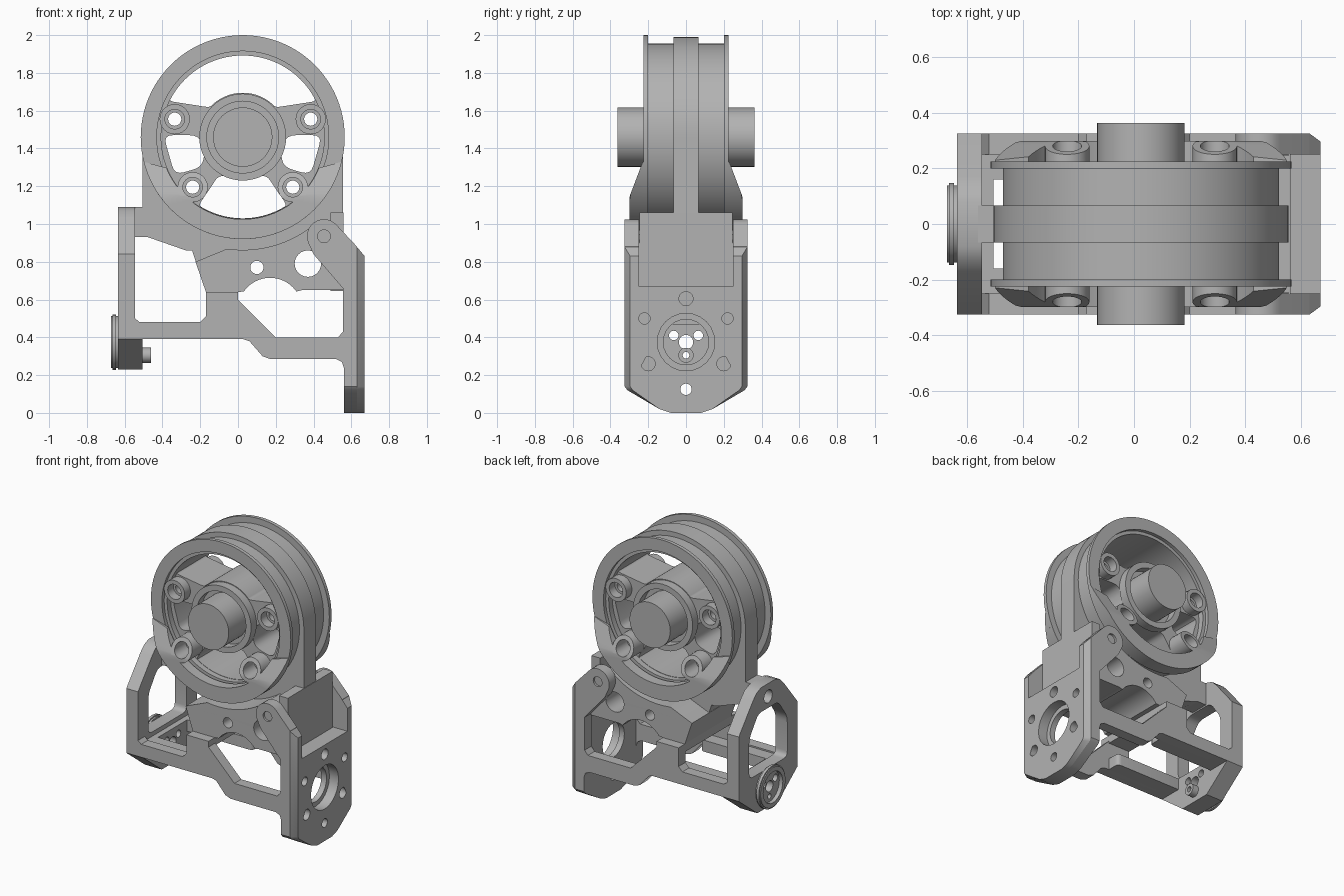
import bpy, bmesh
from math import sin, cos, radians
from mathutils import Vector

cube = bpy.data.objects.get("Cube")
if cube:
    bpy.data.objects.remove(cube, do_unlink=True)

grey = bpy.data.materials.new("machined grey")
grey.use_nodes = True
COLOR = (0.45, 0.45, 0.45, 1)
grey.diffuse_color = COLOR
grey.node_tree.nodes["Principled BSDF"].inputs["Base Color"].default_value = COLOR

CX, CZ = 0.025, 1.46  # wheel centre


def arc(r, a0=0, a1=360, cx=CX, cz=CZ, n=48):
    full = abs(a1 - a0) == 360
    steps = n if full else n - 1
    angles = [radians(a0 + (a1 - a0) * i / steps) for i in range(n)]
    return [(cx + r * cos(a), cz + r * sin(a)) for a in angles]


def hole(x, z, r):
    return arc(r, cx=x, cz=z, n=24)


def fillet(points, r):
    """Round every corner of a polygon."""
    out = []
    pts = [Vector(p) for p in points]
    for i, p in enumerate(pts):
        a, b = pts[i - 1] - p, pts[(i + 1) % len(pts)] - p
        s = p + a.normalized() * min(r, a.length * 0.45)
        e = p + b.normalized() * min(r, b.length * 0.45)
        for k in range(5):
            t = k / 4
            out.append(tuple(s * (1 - t) ** 2 + p * 2 * t * (1 - t) + e * t * t))
    return out


def rel(points):
    return [(CX + x, CZ + z) for x, z in points]


def flip(points, about=0.0):
    return [(2 * about - x, z) for x, z in points]


def sym(points):
    """Complete a right-hand outline with its mirror image."""
    return points + flip(points)[::-1]


def finish(name, bm, mirror=False):
    bmesh.ops.recalc_face_normals(bm, faces=bm.faces)
    me = bpy.data.meshes.new(name)
    bm.to_mesh(me)
    bm.free()
    me.materials.append(grey)
    ob = bpy.data.objects.new(name, me)
    bpy.context.collection.objects.link(ob)
    if mirror:
        mod = ob.modifiers.new("Mirror", "MIRROR")
        mod.use_axis = (False, True, False)
        mod.use_mirror_merge = False
    bpy.ops.object.select_all(action="DESELECT")
    ob.select_set(True)
    bpy.context.view_layer.objects.active = ob
    bpy.ops.object.shade_smooth_by_angle(angle=radians(35))


def plate(name, loops, a, b, axis="y", mirror=False, shape=None):
    """Extrude an outline with holes from a to b along an axis."""
    cu = bpy.data.curves.new(name, "CURVE")
    cu.dimensions, cu.fill_mode = "2D", "BOTH"
    cu.extrude = (b - a) / 2
    for loop in loops:
        sp = cu.splines.new("POLY")
        sp.points.add(len(loop) - 1)
        for pt, (u, v) in zip(sp.points, loop):
            pt.co = (u, v, 0, 1)
        sp.use_cyclic_u = True
    tmp = bpy.data.objects.new(name, cu)
    bpy.context.collection.objects.link(tmp)
    deps = bpy.context.evaluated_depsgraph_get()
    filled = bpy.data.meshes.new_from_object(tmp.evaluated_get(deps))
    bm = bmesh.new()
    bm.from_mesh(filled)
    bpy.data.objects.remove(tmp, do_unlink=True)
    bpy.data.meshes.remove(filled)
    bmesh.ops.remove_doubles(bm, verts=bm.verts, dist=0.0005)
    for v in bm.verts:
        u, w, d = v.co.x, v.co.y, v.co.z + (a + b) / 2
        v.co = {"y": (u, d, w), "x": (d, u, w), "z": (u, w, d)}[axis]
        if shape:
            shape(v.co)
    finish(name, bm, mirror)


def box(name, x0, x1, z0, z1, y):
    bm = bmesh.new()
    bmesh.ops.create_cube(bm, size=1)
    for v in bm.verts:
        v.co = ((x0 + x1) / 2 + v.co.x * (x1 - x0), v.co.y * 2 * y,
                (z0 + z1) / 2 + v.co.z * (z1 - z0))
    finish(name, bm)


def slope(c):
    """Lean the outer face of the lower rim and bosses back into the flange."""
    if c.y > 0.26:
        c.y = max(0.227, min(0.298, 0.225 + (1.34 - c.z) * 0.38))


# Wheel openings and screw positions
top_window = fillet(arc(0.435, 26, 154, n=30) + arc(0.235, 138, 42, n=16), 0.03)
side_window = fillet(rel([(-0.42, 0.01), (-0.23, 0.01), (-0.2, -0.09),
                          (-0.22, -0.16), (-0.36, -0.2)]), 0.05)
low_window = fillet(arc(0.43, 237, 303, n=16)
                    + rel([(0.165, -0.26), (0.13, -0.205), (-0.13, -0.205), (-0.165, -0.26)]), 0.03)
windows = [top_window, side_window, flip(side_window, CX), low_window]
low_screws = [(CX + s * 0.265, CZ - 0.265) for s in (-1, 1)]
high_screws = [(CX + s * 0.36, CZ + 0.095) for s in (-1, 1)]
bores = [hole(x, z, 0.035) for x, z in low_screws + high_screws]

# Wheel: recessed web inside a flanged rim, with raised hub and screw bosses
plate("wheel_web", [arc(0.47, n=96)] + windows + bores, -0.16, 0.16)
plate("wheel_rim", [arc(0.496, n=96), arc(0.432, n=96)], -0.2, 0.2)
plate("wheel_flange", [arc(0.54, n=96), arc(0.455, n=96)], 0.2, 0.225, mirror=True)
plate("wheel_hub", [arc(0.23), arc(0.19)], 0.16, 0.22, mirror=True)
for label, group, depth in (("lower", low_screws, 0.298), ("upper", high_screws, 0.223)):
    for side, (x, z) in zip(("right", "left"), group):
        plate("%s_%s_screw_boss" % (side, label), [hole(x, z, 0.08), hole(x, z, 0.052)],
              0.16, depth, mirror=True, shape=slope)
plate("axle", [arc(0.157)], -0.362, 0.362)
band = arc(0.53, 0, 180) + rel([(-0.53, -0.52), (-0.3, -0.6), (0.3, -0.6), (0.53, -0.52)])
plate("centre_band", [band] + windows + bores, -0.066, 0.066)
crescent = arc(0.54, 194, 346, n=40) + arc(0.435, 338, 202, n=40)
plate("lower_rim", [crescent], 0.224, 0.298, mirror=True, shape=slope)

# Carriage under the wheel: wide body, thin tail, end block
arch = arc(0.17, 35, 145, cx=0.17, cz=0.545, n=20)
right_end = [(0.45, 0.97), (0.555, 0.9), (0.555, 0.65), (0.34, 0.65)]
body = (arc(0.597, 262, 305, n=24) + right_end + arch
        + [(0, 0.64), (-0.17, 0.64), (-0.225, 0.8)])
tail = [(-0.02, 0.865), (-0.02, 0.65), (-0.17, 0.64), (-0.25, 0.88), (-0.29, 0.92), (-0.45, 0.92),
        (-0.475, 0.94), (-0.48, 0.98)] + arc(0.597, 223, 262, n=20)
carriage_holes = [hole(0.1, 0.77, 0.035), hole(0.37, 0.79, 0.07)]
plate("carriage_body", [body] + carriage_holes, -0.256, 0.256)
plate("carriage_tail", [tail], -0.066, 0.066)
box("carriage_end_block", 0.49, 0.558, 0.645, 1.06, 0.247)
box("carriage_tab", -0.56, -0.45, 0.93, 1.09, 0.066)
plate("pivot_pin", [hole(0.455, 0.935, 0.034)], -0.31, 0.31)

# Side rails of the frame with pivot ears
rail = ([(-0.635, 0.39), (0.03, 0.39), (0.06, 0.38), (0.13, 0.3), (0.17, 0.285), (0.52, 0.285),
         (0.55, 0.27), (0.56, 0.24), (0.63, 0.24), (0.63, 0.88)]
        + arc(0.09, 40, 205, cx=0.455, cz=0.935, n=14)
        + [(0.4, 0.84), (0.555, 0.66), (0.555, 0.43), (0.53, 0.4), (0.2, 0.4), (0, 0.6),
           (0, 0.64), (-0.17, 0.64), (-0.17, 0.51), (-0.2, 0.48), (-0.52, 0.48), (-0.545, 0.5),
           (-0.635, 0.5)])
plate("side_rail", [rail, hole(0.455, 0.935, 0.034)], 0.25, 0.325, mirror=True)
plate("rail_ledge", [fillet([(-0.55, 0.16), (0, 0.16), (0, 0.3), (-0.55, 0.3)], 0.03)],
      0.39, 0.47, "z", mirror=True)
box("cross_bar", -0.17, 0, 0.585, 0.64, 0.26)


# Right end plate with stepped bore, blind bolt holes and rounded upright edges
def round_edge(c):
    if c.x > 0.66 and abs(c.y) > 0.3:
        c.y *= 0.91
    if c.x > 0.61 and c.z > 0.82:
        c.z = 0.83 + (0.67 - c.x) * 1.2


right_outline = sym([(0.08, 0), (0.14, 0.02), (0.31, 0.12), (0.325, 0.14),
                     (0.325, 0.83), (0.25, 0.83), (0.25, 0.67)])
low_hole = hole(0, 0.125, 0.03)
wide_bore = hole(0, 0.375, 0.152)
bolts = [hole(0, 0.605, 0.037)]
for s in (-1, 1):
    bolts += [hole(s * 0.22, 0.5, 0.03), hole(s * 0.2, 0.26, 0.037)]
plate("right_end_plate_inner", [right_outline, hole(0, 0.375, 0.12), low_hole], 0.56, 0.6, "x")
plate("right_end_plate_middle", [right_outline, wide_bore, low_hole] + bolts, 0.6, 0.63, "x",
      shape=round_edge)
plate("right_end_plate_outer", [right_outline, wide_bore, low_hole] + bolts, 0.63, 0.67, "x",
      shape=round_edge)

# Left end plate with window
left_outline = sym([(0.12, 0.23), (0.325, 0.39), (0.325, 0.84), (0.17, 1.03), (0.13, 1.07), (0.08, 1.09)])
left_window = fillet(sym([(0.21, 0.5), (0.21, 0.78), (0.11, 0.92)]), 0.04)
pin_holes = [hole(0, 0.375, 0.038), hole(-0.065, 0.41, 0.025), hole(0.065, 0.41, 0.025),
             hole(0, 0.305, 0.018)]
plate("left_end_plate", [left_outline, left_window, hole(0, 1.0, 0.045)] + pin_holes,
      -0.635, -0.545, "x")
plate("left_end_foot", [sym([(0.12, 0.23), (0.325, 0.39), (0.325, 0.47)])] + pin_holes,
      -0.545, -0.505, "x")
plate("locating_pin", [hole(0, 0.305, 0.04), hole(0, 0.305, 0.018)], -0.505, -0.46, "x")

# Round boss on the left end
plate("boss_disc", [hole(0, 0.375, 0.125)] + pin_holes, -0.645, -0.63, "x")
for label, r, x0, x1 in (("outer", 0.138, -0.672, -0.665), ("middle", 0.147, -0.665, -0.646),
                         ("inner", 0.138, -0.646, -0.634)):
    plate("boss_ring_" + label, [hole(0, 0.375, r), hole(0, 0.375, 0.108)], x0, x1, "x")
